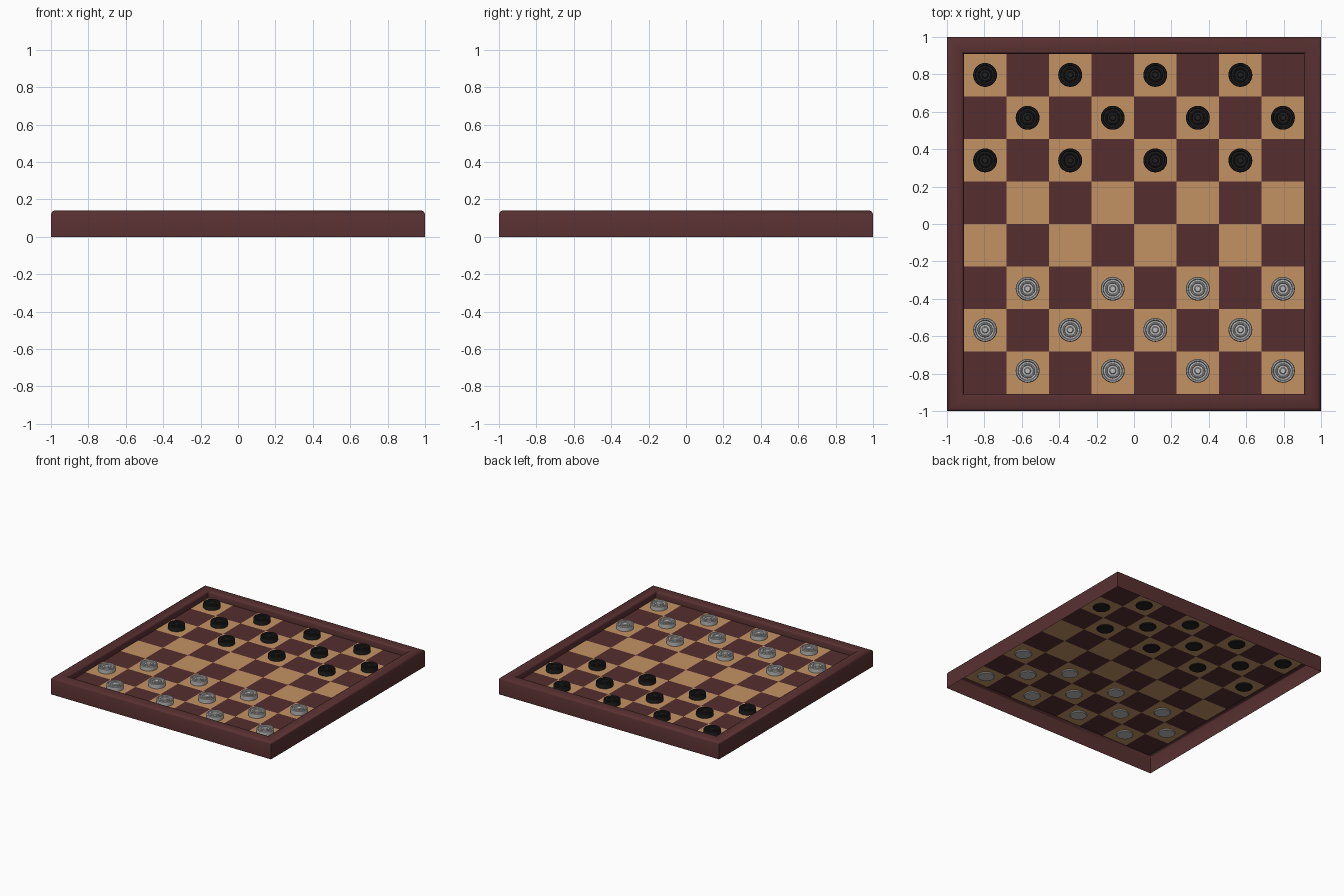
import bpy, bmesh, math

if "Cube" in bpy.data.objects:
    bpy.data.objects.remove(bpy.data.objects["Cube"])

def material(name, rgb):
    m = bpy.data.materials.new(name)
    m.diffuse_color = (*rgb, 1)
    m.use_nodes = True
    m.node_tree.nodes["Principled BSDF"].inputs["Base Color"].default_value = m.diffuse_color
    return m

MAHOGANY = material("mahogany", (0.100, 0.030, 0.031))
DARK = material("dark_square", (0.090, 0.027, 0.028))
MAPLE = material("light_square", (0.54, 0.29, 0.125))
BLACK = material("black_piece", (0.014, 0.014, 0.014))
WHITE = material("white_piece", (0.50, 0.50, 0.50))

BOARD_Z = 0.085
HALF = 0.91
CELL = 2 * HALF / 8

def finish(bm, name, mats, smooth=None):
    mesh = bpy.data.meshes.new(name)
    bm.to_mesh(mesh)
    bm.free()
    for m in mats:
        mesh.materials.append(m)
    return add(mesh, name, (0, 0, 0), smooth)

def add(mesh, name, loc, smooth=None):
    ob = bpy.data.objects.new(name, mesh)
    ob.location = loc
    bpy.context.collection.objects.link(ob)
    if smooth:
        bpy.ops.object.select_all(action='DESELECT')
        ob.select_set(True)
        bpy.context.view_layer.objects.active = ob
        bpy.ops.object.shade_smooth_by_angle(angle=math.radians(smooth))
    return ob

def sweep(bm, profile, n, phase, scale=1.0):
    """Turn an (r, z) profile round the z axis in n sides."""
    rings = []
    for r, z in profile:
        rings.append([bm.verts.new((r * scale * math.cos(phase + 2 * math.pi * i / n),
                                    r * scale * math.sin(phase + 2 * math.pi * i / n), z))
                      for i in range(n)])
    for a, b in zip(rings, rings[1:]):
        for i in range(n):
            j = (i + 1) % n
            bm.faces.new((a[i], a[j], b[j], b[i]))
    return rings

# Mitred frame, open underneath: outer wall, rounded top, inner wall
bm = bmesh.new()
sweep(bm, [(1, 0), (1, 0.122), (0.995, 0.133), (0.982, 0.14),
           (0.922, 0.14), (0.914, 0.135), (HALF, 0.126), (HALF, BOARD_Z)],
      4, math.pi / 4, math.sqrt(2))
finish(bm, "frame", [MAHOGANY], 40)

# Thin playing surface, squares coloured by parity
bm = bmesh.new()
bmesh.ops.create_grid(bm, x_segments=8, y_segments=8, size=HALF)
for f in bm.faces:
    c = f.calc_center_median()
    col = int((c.x + HALF) / CELL)
    row = int((c.y + HALF) / CELL)
    f.material_index = (col + row) % 2
for v in bm.verts:
    v.co.z = BOARD_Z
finish(bm, "playing_surface", [DARK, MAPLE])

# Turned piece with raised rim and concentric rings
PIECE = [(0.060, 0), (0.064, 0.005), (0.064, 0.043), (0.060, 0.048),
         (0.053, 0.048), (0.049, 0.042), (0.040, 0.042), (0.037, 0.046),
         (0.032, 0.046), (0.029, 0.041), (0.018, 0.041), (0.014, 0.045)]

def piece_mesh(name, mat):
    bm = bmesh.new()
    rings = sweep(bm, PIECE, 28, 0)
    bm.faces.new(rings[-1])
    bm.faces.new(rings[0][::-1])
    ob = finish(bm, name, [mat], 35)
    mesh = ob.data
    bpy.data.objects.remove(ob)
    return mesh

black = piece_mesh("black_piece", BLACK)
white = piece_mesh("white_piece", WHITE)

# Three rows of four pieces per side, on the light squares
for name, mesh, rows in (("black_piece", black, {7: 0.797, 6: 0.568, 5: 0.34}),
                         ("white_piece", white, {0: -0.785, 1: -0.566, 2: -0.346})):
    for row, y in rows.items():
        for col in range(8):
            if (row + col) % 2:
                x = -HALF + CELL * (col + 0.5)
                add(mesh, f"{name}_{row}_{col}", (x, y, 0.076))
